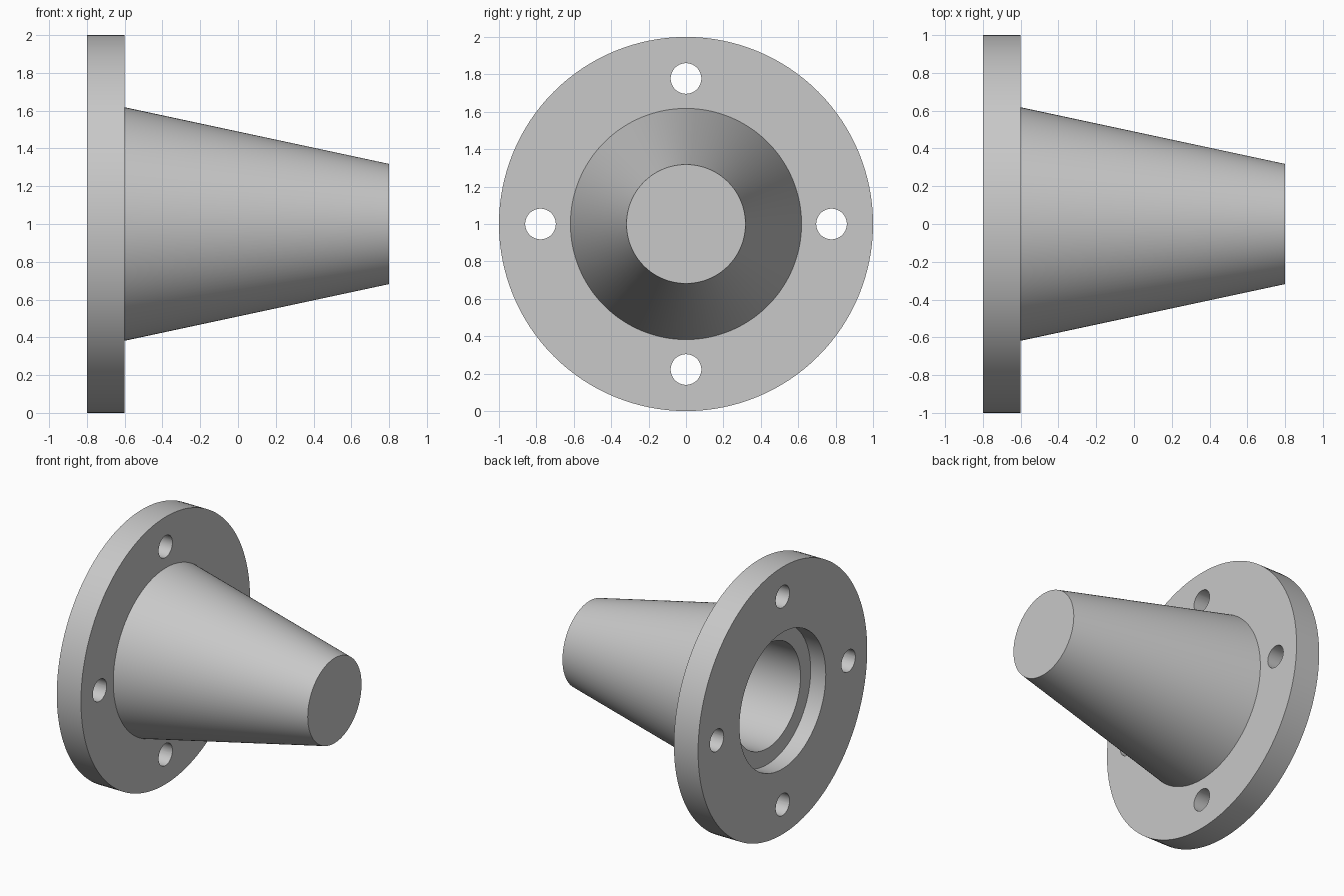
import bpy, bmesh, math
from mathutils import Vector, Matrix

cube = bpy.data.objects.get("Cube")
if cube:
    bpy.data.objects.remove(cube, do_unlink=True)

SEGMENTS = 128
BOLT_RADIUS = 0.082
BOLT_CIRCLE = 0.778
CENTRE = Vector((0, 0, 1))

metal = bpy.data.materials.new("light grey metal")
metal.use_nodes = True
grey = (0.58, 0.58, 0.58, 1)
metal.diffuse_color = grey
metal.node_tree.nodes["Principled BSDF"].inputs["Base Color"].default_value = grey


def add_object(name, bm):
    mesh = bpy.data.meshes.new(name)
    bm.to_mesh(mesh)
    bm.free()
    mesh.materials.append(metal)
    obj = bpy.data.objects.new(name, mesh)
    bpy.context.collection.objects.link(obj)
    return obj


def lathe(name, profile):
    """Turn a closed (x, radius) profile around the horizontal axis."""
    bm = bmesh.new()
    verts = [bm.verts.new((x, 0, 1 + r)) for x, r in profile]
    edges = [bm.edges.new(pair) for pair in zip(verts, verts[1:])]
    bmesh.ops.spin(bm, geom=verts + edges, cent=CENTRE, axis=(1, 0, 0),
                   angle=math.tau, steps=SEGMENTS, use_duplicate=False)
    bmesh.ops.remove_doubles(bm, verts=bm.verts, dist=1e-4)
    bmesh.ops.recalc_face_normals(bm, faces=bm.faces)
    return add_object(name, bm)


# Flange, tapered nose, and the stepped blind bore in the flange face
body = lathe("flanged_cone_body", [
    (0.8, 0), (0.8, 0.318), (-0.6, 0.618), (-0.6, 1), (-0.8, 1),
    (-0.8, 0.51), (-0.675, 0.51), (-0.675, 0.39), (0.1, 0.39), (0.1, 0)])

# Four bolt holes cut through the flange
bm = bmesh.new()
for i in range(4):
    a = i * math.pi / 2
    place = Matrix.Translation((-0.7, BOLT_CIRCLE * math.cos(a), 1 + BOLT_CIRCLE * math.sin(a)))
    bmesh.ops.create_cone(bm, cap_ends=True, segments=48, radius1=BOLT_RADIUS,
                          radius2=BOLT_RADIUS, depth=0.4,
                          matrix=place @ Matrix.Rotation(math.pi / 2, 4, "Y"))
# Keep the cutters clear of the nose while passing through the flange
cutter = add_object("bolt_hole_cutter", bm)
cutter.hide_render = True

cut = body.modifiers.new("bolt_holes", "BOOLEAN")
cut.operation = "DIFFERENCE"
cut.object = cutter
cut.solver = "EXACT"

bpy.ops.object.select_all(action="DESELECT")
bpy.context.view_layer.objects.active = body
body.select_set(True)
bpy.ops.object.modifier_apply(modifier=cut.name)
bpy.data.objects.remove(cutter, do_unlink=True)
bpy.ops.object.shade_smooth_by_angle(angle=math.radians(30))
